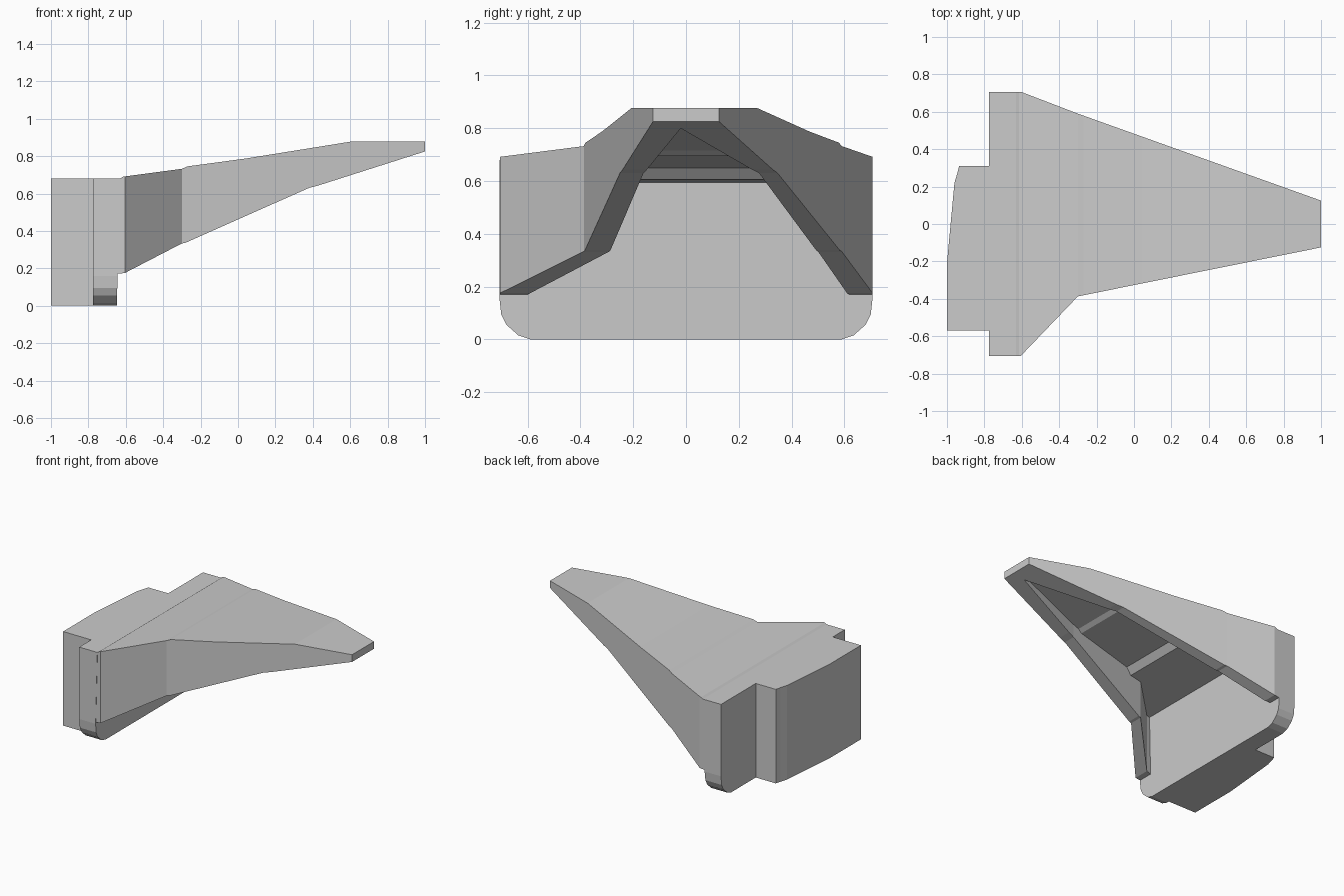
import bpy, bmesh

if "Cube" in bpy.data.objects:
    bpy.data.objects.remove(bpy.data.objects["Cube"])


def make_object(name, rings):
    """Loft equal-length closed rings into a capped solid."""
    bm = bmesh.new()
    loops = [[bm.verts.new(p) for p in ring] for ring in rings]
    n = len(loops[0])
    for a, b in zip(loops, loops[1:]):
        for i in range(n):
            j = (i + 1) % n
            bm.faces.new((a[i], a[j], b[j], b[i]))
    bm.faces.new(loops[0][::-1])
    bm.faces.new(loops[-1])
    bmesh.ops.remove_doubles(bm, verts=bm.verts, dist=1e-5)
    bmesh.ops.dissolve_degenerate(bm, edges=bm.edges, dist=1e-5)
    bmesh.ops.recalc_face_normals(bm, faces=bm.faces)
    mesh = bpy.data.meshes.new(name)
    bm.to_mesh(mesh)
    bm.free()
    obj = bpy.data.objects.new(name, mesh)
    bpy.context.collection.objects.link(obj)
    return obj


def lerp(table, x):
    """Piecewise-linear lookup."""
    for (x0, v0), (x1, v1) in zip(table, table[1:]):
        if x <= x1:
            return v0 + (v1 - v0) * (x - x0) / (x1 - x0)
    return table[-1][1]


# Rear block: plan outline raised to full height
plan = [(-0.76, 0.31), (-0.935, 0.31), (-0.945, 0.27), (-0.96, 0.22),
        (-1.0, -0.21), (-1.0, -0.57), (-0.76, -0.57)]
make_object("rear_block", [[(x, y, z) for x, y in plan] for z in (0, 0.68)])

# Mounting plate: rounded lower corners, slightly slanted front
half = [(0.59, 0), (0.635, 0.015), (0.68, 0.055), (0.7, 0.095),
        (0.707, 0.16), (0.707, 0.68)]
outline = half + [(-y, z) for y, z in reversed(half)]
make_object("mounting_plate", [
    [(-0.775, y, z) for y, z in outline],
    [(-0.648 + 0.026 * z, y, z) for y, z in outline]])

# Tapered arm: hollow inverted channel, each edge given as (x, value)
left = [(-0.65, -0.705), (-0.605, -0.705), (-0.3, -0.387), (1, -0.125)]
right = [(-0.65, 0.707), (-0.605, 0.707), (-0.3, 0.59), (1, 0.125)]
inner_left = [(-0.65, -0.6), (-0.605, -0.59), (-0.3, -0.29),
              (0.385, -0.16), (0.92, -0.02)]
inner_right = [(-0.65, 0.62), (-0.605, 0.61), (-0.3, 0.5),
               (0.385, 0.275), (0.92, -0.02)]
top = [(-0.65, 0.68), (-0.63, 0.68), (-0.615, 0.69), (-0.3, 0.732),
       (-0.27, 0.745), (0.04, 0.787), (0.6, 0.877), (1, 0.877)]
bottom = [(-0.65, 0.17), (-0.605, 0.175), (-0.3, 0.333), (-0.28, 0.337),
          (0.38, 0.63), (0.43, 0.643), (1, 0.825)]
ceiling = [(-0.65, 0.592), (-0.2, 0.605), (-0.16, 0.65), (0.3, 0.695),
           (0.33, 0.715), (0.92, 0.83)]


def section(x, solid=False):
    b, t = lerp(bottom, x), lerp(top, x)
    c = b if solid else lerp(ceiling, x)
    yl, yr = lerp(left, x), lerp(right, x)
    il, ir = lerp(inner_left, x), lerp(inner_right, x)
    return [(x, yl, t), (x, yr, t), (x, yr, b), (x, ir, b),
            (x, ir, c), (x, il, c), (x, il, b), (x, yl, b)]


stations = sorted({x for tab in (top, bottom, ceiling) for x, _ in tab if x < 1})
make_object("tapered_arm", [section(x) for x in stations]
            + [section(0.92, True), section(1, True)])
